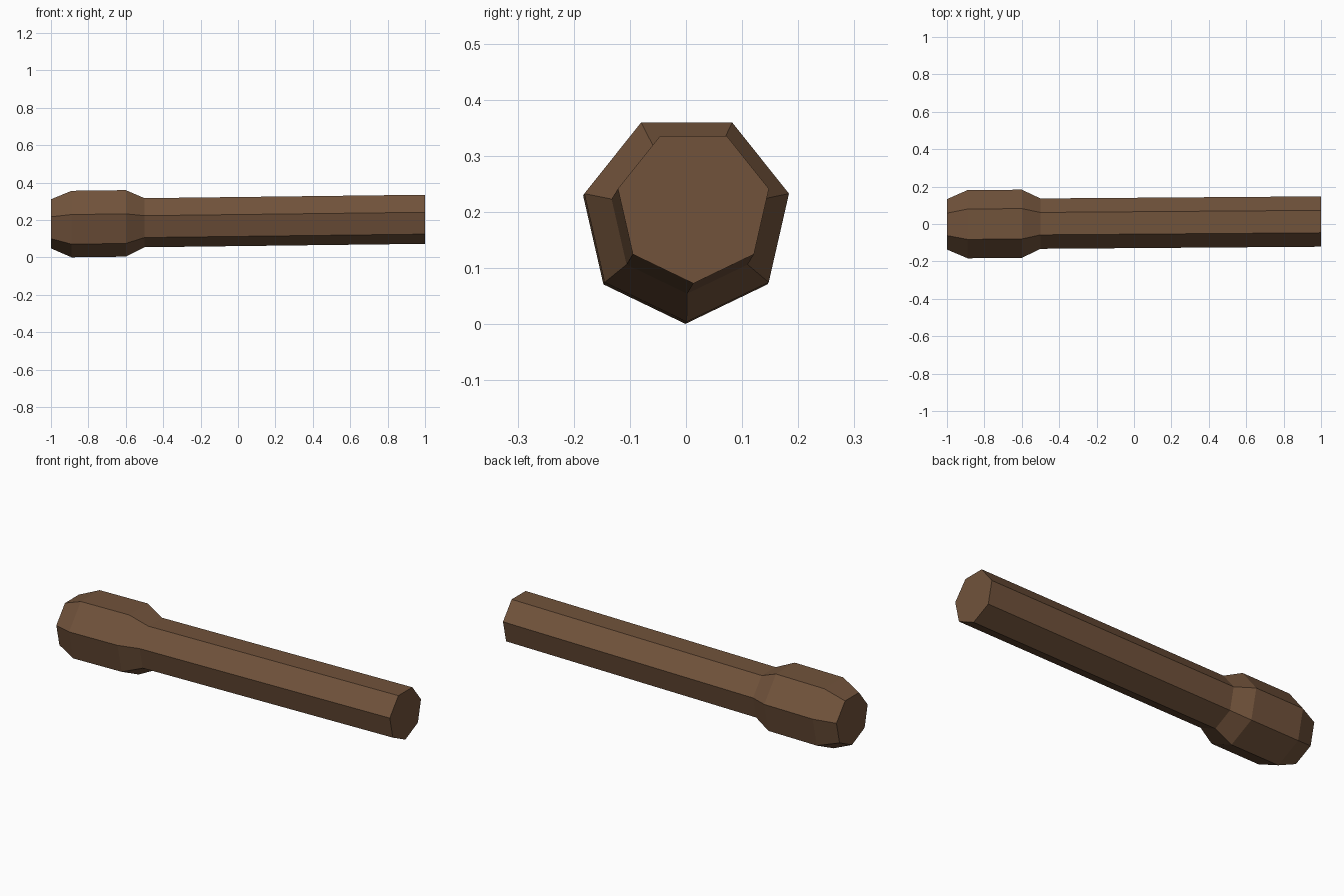
import bpy, bmesh, math

if "Cube" in bpy.data.objects:
    bpy.data.objects.remove(bpy.data.objects["Cube"])

SIDES = 7
# (x position, radius) of each ring: pommel end, bulge, bulge, neck, far end
RINGS = [(-1.0, 0.138), (-0.89, 0.187), (-0.6, 0.187), (-0.5, 0.138), (1.0, 0.138)]


def axis(x):
    """Centre line (y, z) of the slightly tilted club."""
    t = x + 0.89
    return -0.001 + 0.0075 * t, 0.1875 + 0.0122 * t


wood = bpy.data.materials.new("dark brown wood")
wood.diffuse_color = (0.165, 0.086, 0.044, 1)
wood.use_nodes = True
wood.node_tree.nodes["Principled BSDF"].inputs["Base Color"].default_value = wood.diffuse_color

# Lofted seven-sided handle with a bulged end, corner pointing down
bm = bmesh.new()
loops = []
for x, r in RINGS:
    cy, cz = axis(x)
    loops.append([bm.verts.new((x,
                                cy + r * math.sin(2 * math.pi * i / SIDES),
                                cz - r * math.cos(2 * math.pi * i / SIDES)))
                  for i in range(SIDES)])
for a, b in zip(loops, loops[1:]):
    for i in range(SIDES):
        j = (i + 1) % SIDES
        bm.faces.new((a[i], a[j], b[j], b[i]))
# End caps
bm.faces.new(loops[0])
bm.faces.new(loops[-1])
bmesh.ops.recalc_face_normals(bm, faces=bm.faces)

mesh = bpy.data.meshes.new("wooden_handle")
bm.to_mesh(mesh)
bm.free()
mesh.materials.append(wood)
handle = bpy.data.objects.new("wooden_handle", mesh)
bpy.context.collection.objects.link(handle)
